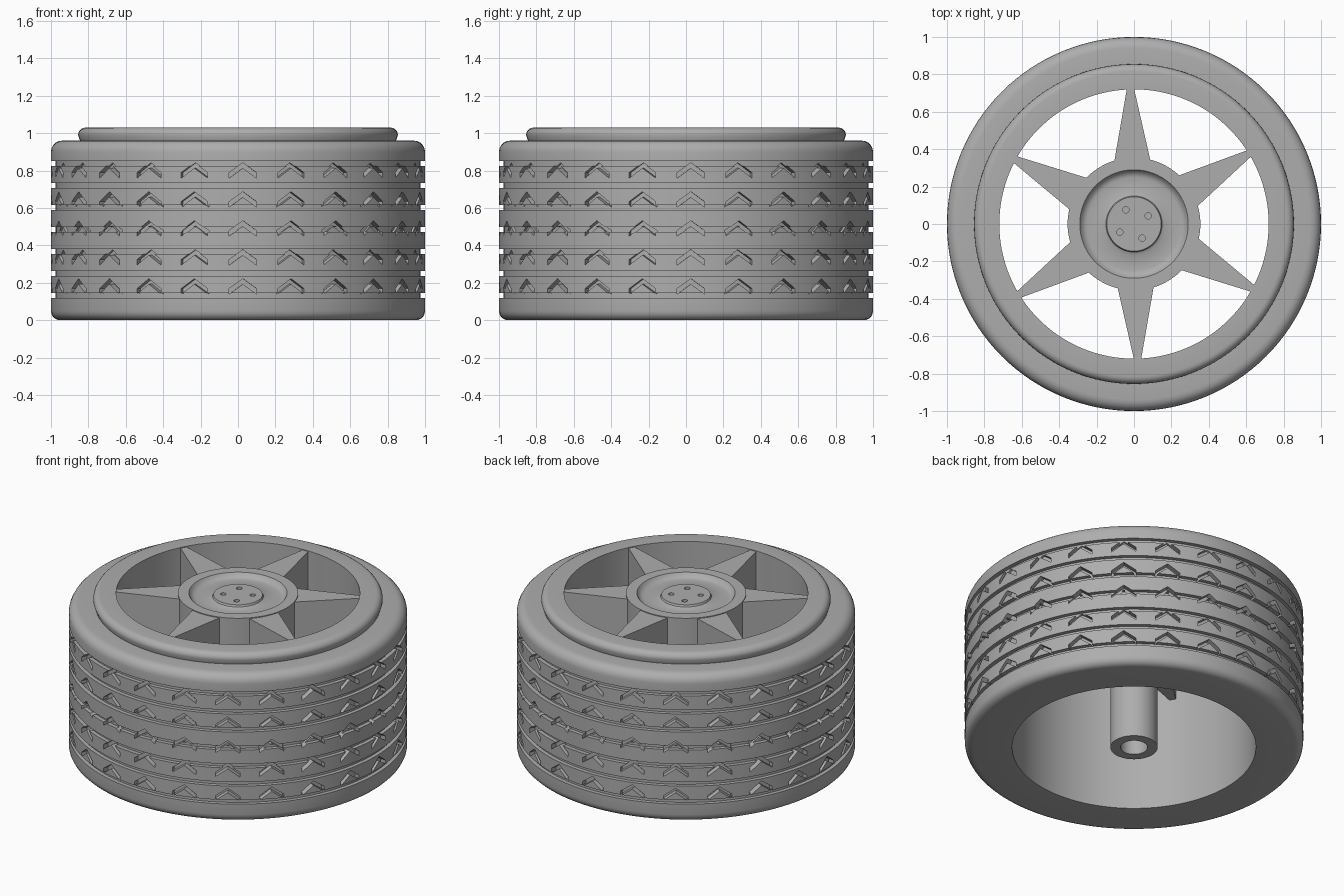
import bpy, bmesh, math
from mathutils import Matrix, Vector

cube = bpy.data.objects.get("Cube")
if cube:
    bpy.data.objects.remove(cube, do_unlink=True)

TURN = math.radians(1.5)      # whole wheel is turned slightly
SPOKE_COUNT = 6
TREAD_COUNT = 24

grey = bpy.data.materials.new("plain_grey")
grey.use_nodes = True
grey.diffuse_color = (0.42, 0.42, 0.42, 1)
grey.node_tree.nodes["Principled BSDF"].inputs["Base Color"].default_value = grey.diffuse_color


def make_object(name, bm):
    bmesh.ops.recalc_face_normals(bm, faces=bm.faces)
    mesh = bpy.data.meshes.new(name)
    bm.to_mesh(mesh)
    bm.free()
    mesh.materials.append(grey)
    obj = bpy.data.objects.new(name, mesh)
    bpy.context.collection.objects.link(obj)
    return obj


def lathe(name, profile, closed, steps=128):
    bm = bmesh.new()
    verts = [bm.verts.new((r, 0, z)) for r, z in profile]
    pairs = list(zip(verts, verts[1:]))
    if closed:
        pairs.append((verts[-1], verts[0]))
    edges = [bm.edges.new(p) for p in pairs]
    bmesh.ops.spin(bm, geom=verts + edges, cent=(0, 0, 0), axis=(0, 0, 1),
                   angle=math.tau, steps=steps)
    bmesh.ops.remove_doubles(bm, verts=bm.verts, dist=0.0001)
    return make_object(name, bm)


def prism(bm, outline, offset, matrix):
    """Add a solid between an outline and its copy moved by offset."""
    near = [bm.verts.new(matrix @ Vector(p)) for p in outline]
    far = [bm.verts.new(matrix @ (Vector(p) + Vector(offset))) for p in outline]
    bm.faces.new(near)
    bm.faces.new(far[::-1])
    n = len(near)
    for i in range(n):
        j = (i + 1) % n
        bm.faces.new((near[j], near[i], far[i], far[j]))


def carve(target, cutter):
    cutter.hide_render = True
    mod = target.modifiers.new("carve", 'BOOLEAN')
    mod.operation = 'DIFFERENCE'
    mod.solver = 'EXACT'
    mod.object = cutter
    bpy.context.view_layer.objects.active = target
    bpy.ops.object.modifier_apply(modifier=mod.name)
    bpy.data.objects.remove(cutter, do_unlink=True)


def smooth(obj):
    bpy.ops.object.select_all(action='DESELECT')
    obj.select_set(True)
    bpy.context.view_layer.objects.active = obj
    bpy.ops.object.shade_smooth_by_angle(angle=math.radians(32))


def corner(r, z, radius, start, end, steps=5):
    """Arc of profile points around a centre, angles in degrees."""
    return [(r + radius * math.cos(a), z + radius * math.sin(a))
            for a in (math.radians(start + (end - start) * i / steps)
                      for i in range(steps + 1))]


# Tire and rim band: one closed profile with seven grooves round the tread
profile = [(0.72, 0)] + corner(0.95, 0.05, 0.05, -90, 0)
for i in range(7):
    z = 0.132 + 0.1175 * i
    low, high = z - 0.013, z + 0.013
    profile += [(1, low), (0.975, low), (0.975, high), (1, high)]
profile += corner(0.94, 0.9, 0.06, 0, 90)
profile += [(0.845, 0.96)] + corner(0.815, 0.99, 0.04, 0, 90) + [(0.72, 1.03)]
tire = lathe("tire", profile, True)

# Chevron tread cuts
bm = bmesh.new()
chevron = [(0, 0), (0.073, -0.053), (0.073, -0.082), (0, -0.029),
           (-0.073, -0.082), (-0.073, -0.053)]
for row in range(5):
    top = 0.842 - 0.155 * row
    outline = [(x, -1.05, top + z) for x, z in chevron]
    for i in range(TREAD_COUNT):
        turn = Matrix.Rotation(TURN + math.tau * i / TREAD_COUNT, 4, 'Z')
        prism(bm, outline, (0, 0.09, 0), turn)
carve(tire, make_object("tread_cutter", bm))
smooth(tire)

# Hub with a dished cap above and a hollow axle sleeve below
hub = lathe("hub", [
    (0, 0.7), (0.08, 0.7), (0.08, 0), (0.14, 0), (0.14, 0.72), (0.355, 0.72),
    (0.355, 1.03), (0.29, 1.03), (0.28, 1.015), (0.265, 1.003), (0.25, 1),
    (0.165, 1), (0.15, 1.008), (0.145, 1.02), (0, 1.02)], False, 96)

# Four bolt holes in the cap
bm = bmesh.new()
for i in range(4):
    a = math.radians(120) + math.tau * i / 4
    place = Matrix.Translation((0.087 * math.cos(a), 0.087 * math.sin(a), 1.02))
    bmesh.ops.create_cone(bm, cap_ends=True, segments=20, radius1=0.017,
                          radius2=0.017, depth=0.06, matrix=place)
carve(hub, make_object("bolt_cutter", bm))
smooth(hub)

# Tapered star spokes
bm = bmesh.new()
spoke = [(-0.1, 0.32, 0.72), (0.1, 0.32, 0.72), (0.018, 0.73, 0.72), (-0.018, 0.73, 0.72)]
for i in range(SPOKE_COUNT):
    turn = Matrix.Rotation(TURN + math.tau * i / SPOKE_COUNT, 4, 'Z')
    prism(bm, spoke, (0, 0, 0.305), turn)
make_object("spokes", bm)
